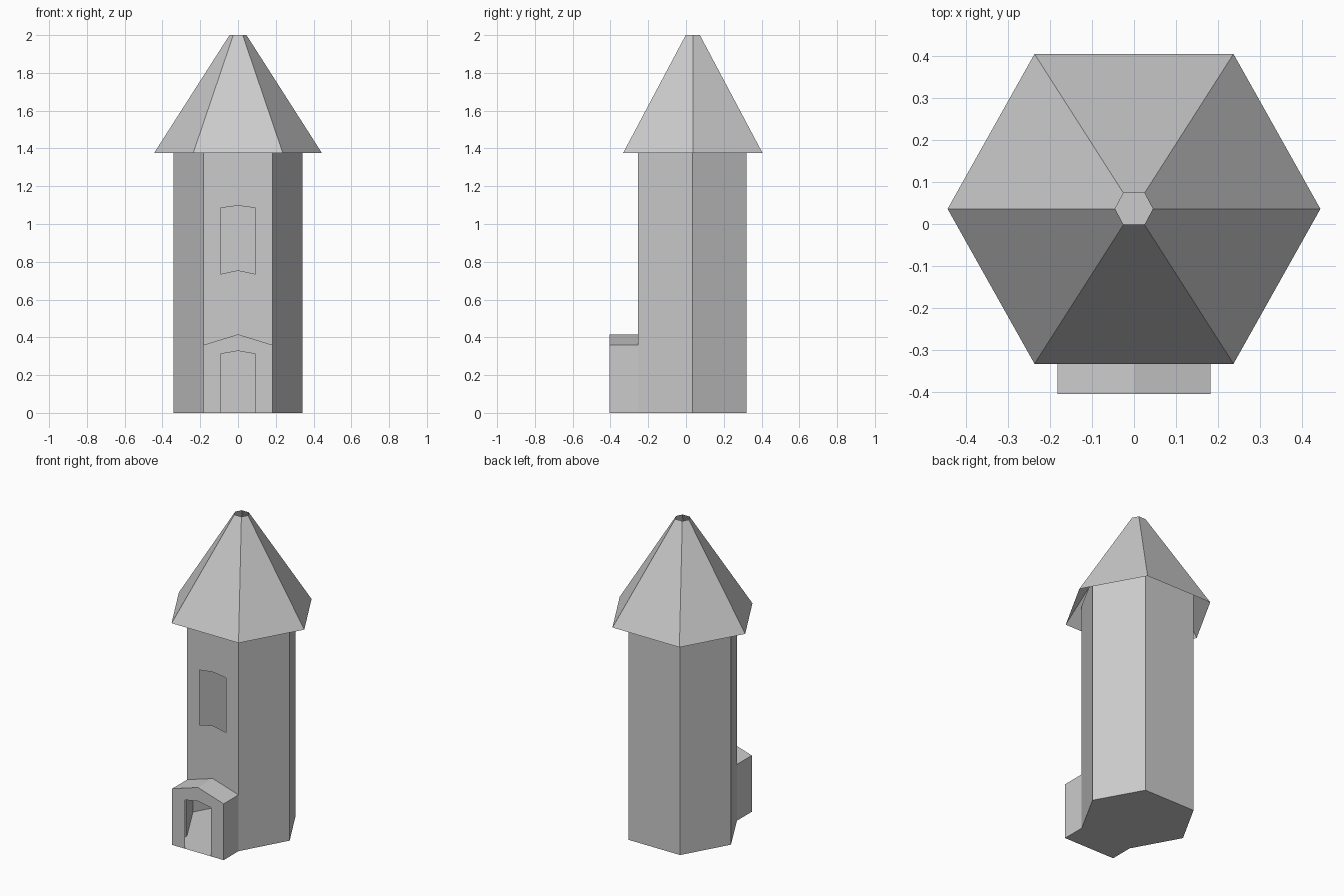
import bpy, bmesh

if "Cube" in bpy.data.objects:
    bpy.data.objects.remove(bpy.data.objects["Cube"])

CY = 0.034            # tower centre in y
FRONT, PORCH = -0.255, -0.405
TOP = 1.487           # wall top, tucked under the roof
HALF, SIDE, BACK = 0.182, 0.342, 0.32
EAVE, PEAK = 0.36, 0.416


def make(name, faces, mirror=True):
    """Thin-shell object from polygons; the right half is mirrored over x = 0."""
    bm = bmesh.new()
    for pts in faces:
        bm.faces.new([bm.verts.new(p) for p in pts])
    bmesh.ops.remove_doubles(bm, verts=bm.verts[:], dist=1e-4)
    bmesh.ops.recalc_face_normals(bm, faces=bm.faces[:])
    mesh = bpy.data.meshes.new(name)
    bm.to_mesh(mesh)
    bm.free()
    ob = bpy.data.objects.new(name, mesh)
    bpy.context.collection.objects.link(ob)
    if mirror:
        ob.modifiers.new("mirror", 'MIRROR').merge_threshold = 0.001
    return ob


def at_y(y, pts):
    return [(x, y, z) for x, z in pts]


def at_z(z, pts):
    return [(x, y, z) for x, y in pts]


def wall(a, b, z0, z1):
    return [(*a, z0), (*b, z0), (*b, z1), (*a, z1)]


# Tower: hollow six-sided shell with arched window, open to the porch
plan = [(0, FRONT), (HALF, FRONT), (SIDE, CY), (HALF, BACK), (0, BACK)]
front = [(0, TOP), (0, 1.097), (0.093, 1.085), (0.093, 0.735), (0, 0.755),
         (0, PEAK), (HALF, EAVE), (HALF, TOP)]
make("tower", [at_y(FRONT, front), at_z(0, plan), at_z(TOP, plan)]
     + [wall(plan[i], plan[i + 1], 0, TOP) for i in (1, 2, 3)])

# Porch: gabled shell with arched doorway
door = [(0, PEAK), (0, 0.328), (0.093, 0.312), (0.093, 0), (HALF, 0), (HALF, EAVE)]
make("porch", [
    at_y(PORCH, door),
    wall((HALF, PORCH), (HALF, FRONT), 0, EAVE),
    [(HALF, PORCH, EAVE), (HALF, FRONT, EAVE), (0, FRONT, PEAK), (0, PORCH, PEAK)],
    at_z(0, [(0, PORCH), (HALF, PORCH), (HALF, FRONT), (0, FRONT)]),
])


# Roof: six sloping sides, open at both ends
def hexagon(inner, outer, depth, z, cy=0.036):
    pts = [(-inner, -depth), (inner, -depth), (outer, 0),
           (inner, depth), (-inner, depth), (-outer, 0)]
    return [(x, y + cy, z) for x, y in pts]


low = hexagon(0.237, 0.444, 0.369, 1.376)
high = hexagon(0.025, 0.045, 0.0375, 2.0)
make("roof", [[low[i], low[(i + 1) % 6], high[(i + 1) % 6], high[i]]
              for i in range(6)], mirror=False)
